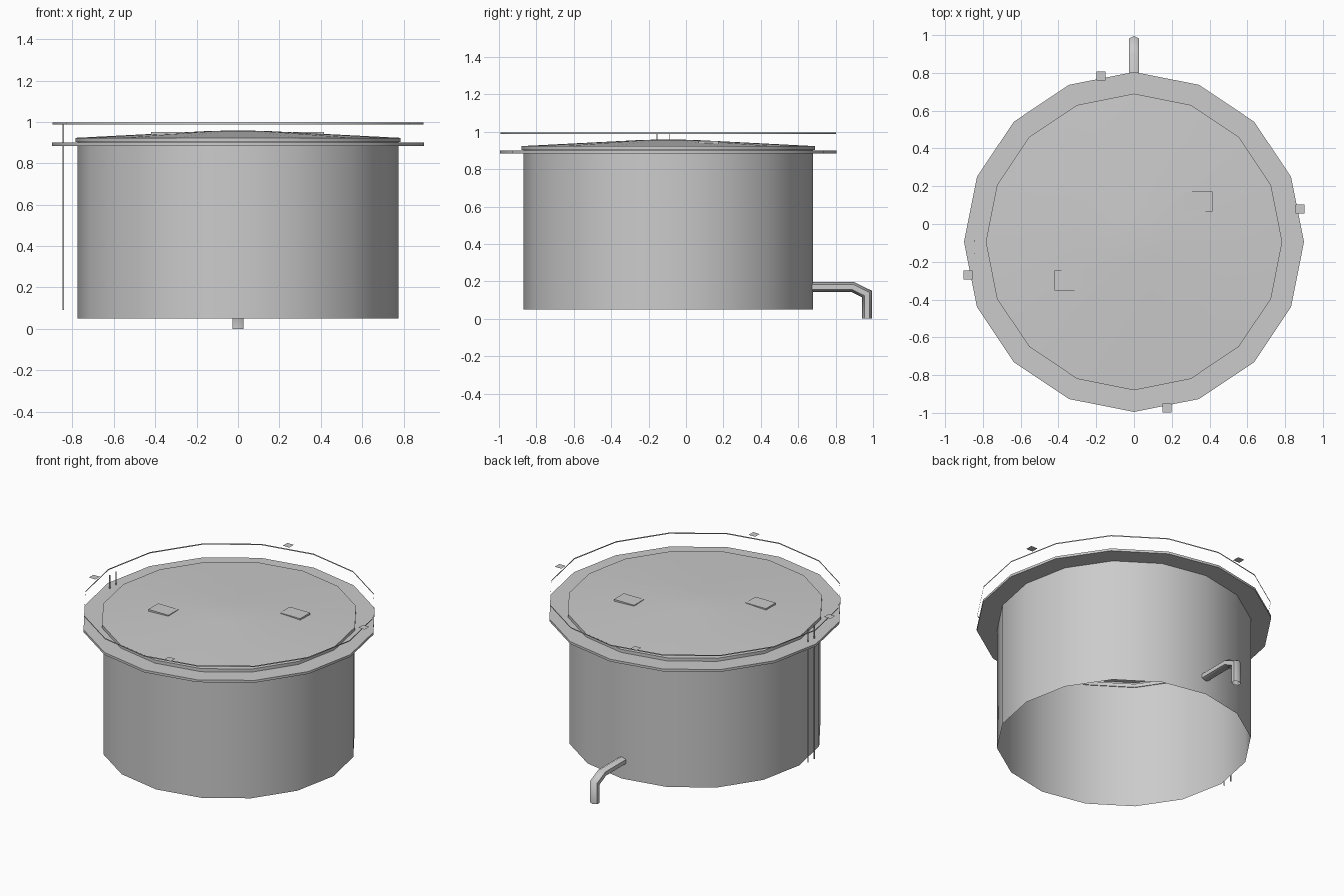
import bpy, bmesh, math
from mathutils import Vector

if "Cube" in bpy.data.objects:
    bpy.data.objects.remove(bpy.data.objects["Cube"])

CY = -0.095   # tank axis lies slightly in front of the origin
SIDES = 16


def make(name, bm, smooth=None, recalc=True):
    if recalc:
        bmesh.ops.recalc_face_normals(bm, faces=bm.faces)
    me = bpy.data.meshes.new(name)
    bm.to_mesh(me)
    bm.free()
    ob = bpy.data.objects.new(name, me)
    bpy.context.collection.objects.link(ob)
    if smooth is not None:
        bpy.ops.object.select_all(action='DESELECT')
        ob.select_set(True)
        bpy.context.view_layer.objects.active = ob
        bpy.ops.object.shade_smooth_by_angle(angle=math.radians(smooth))
    return ob


def bridge(bm, a, b):
    n = len(a)
    for i in range(n):
        j = (i + 1) % n
        bm.faces.new((a[i], a[j], b[j], b[i]))


def lathe(name, profile, smooth, closed=False):
    """Revolve (radius, z) points around the tank axis; radius 0 ends in a fan."""
    bm = bmesh.new()
    rings = []
    for r, z in profile:
        if r == 0:
            tip = bm.verts.new((0, CY, z))
            last = rings[-1]
            for i in range(SIDES):
                bm.faces.new((last[i], last[(i + 1) % SIDES], tip))
            continue
        ang = [2 * math.pi * i / SIDES for i in range(SIDES)]
        rings.append([bm.verts.new((r * math.cos(t), CY + r * math.sin(t), z)) for t in ang])
    for a, b in zip(rings, rings[1:]):
        bridge(bm, a, b)
    if closed:
        bridge(bm, rings[-1], rings[0])
    return make(name, bm, smooth)


def box(name, centre, size):
    bm = bmesh.new()
    bmesh.ops.create_cube(bm, size=1)
    for v in bm.verts:
        v.co = Vector(centre) + Vector([c * s for c, s in zip(v.co, size)])
    return make(name, bm)


# Tank wall, open at the bottom
lathe("tank_wall", [(0.775, 0.05), (0.775, 0.91)], 40)

# Shallow roof with a short overhanging lip
lathe("roof", [(0.785, 0.902), (0.785, 0.923), (0.14, 0.956), (0, 0.959)], 40)

# Walkway ring and the thin handrail above it
lathe("walkway", [(0.77, 0.884), (0.9, 0.884), (0.9, 0.9), (0.77, 0.9)], 40, closed=True)
lathe("handrail", [(0.896, 0.988), (0.896, 0.996)], 40)

# Flat plates spaced around the handrail
for i in range(4):
    t = math.radians(11.25 + 90 * i)
    bm = bmesh.new()
    bmesh.ops.create_grid(bm, x_segments=1, y_segments=1, size=0.024)
    ob = make(f"rail_plate_{i + 1}", bm, recalc=False)
    ob.location = (0.896 * math.cos(t), CY + 0.896 * math.sin(t), 1.012)

# Roof hatches
for i, (x, y) in enumerate([(0.34, 0.12), (-0.345, -0.3)]):
    box(f"roof_hatch_{i + 1}", (x, y, 0.94), (0.15, 0.105, 0.02))

# Ladder stiles
for i, y in enumerate((-0.155, -0.09)):
    box(f"ladder_stile_{i + 1}", (-0.845, y, 0.54), (0.006, 0.004, 0.9))

# Outlet pipe: a six-sided tube swept along a bent path, mitred at the bends
path = [Vector((0, y, z)) for y, z in [(0.66, 0.17), (0.89, 0.17), (0.968, 0.132), (0.968, 0)]]
bm = bmesh.new()
rings = []
X = Vector((1, 0, 0))
for k, p in enumerate(path):
    d0 = (p - path[max(k - 1, 0)]).normalized()
    d1 = (path[min(k + 1, len(path) - 1)] - p).normalized()
    tangent = (d0 + d1).normalized()
    n = X.cross(tangent)
    stretch = 1 / max(tangent.dot(d1 if d1.length else d0), 0.5)
    rings.append([bm.verts.new(p + n * 0.027 * stretch * math.cos(a) + X * 0.031 * math.sin(a))
                  for a in [math.pi * i / 3 for i in range(6)]])
for a, b in zip(rings, rings[1:]):
    bridge(bm, a, b)
make("outlet_pipe", bm, 62)
